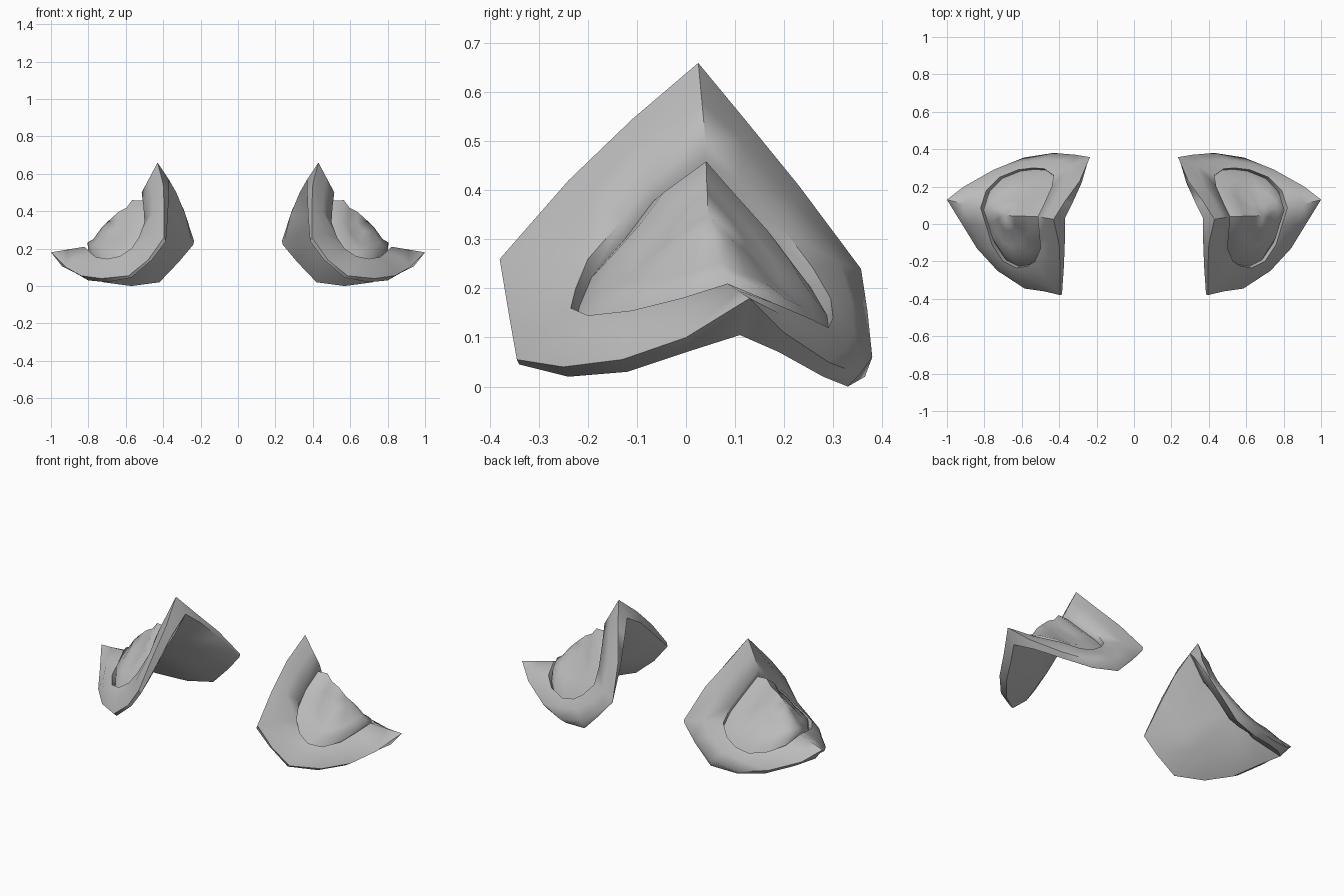
import bpy, bmesh
from mathutils import Vector

if "Cube" in bpy.data.objects:
    bpy.data.objects.remove(bpy.data.objects["Cube"])

# One colour for everything
grey = bpy.data.materials.new("grey")
grey.diffuse_color = (0.5, 0.5, 0.5, 1)
grey.use_nodes = True
grey.node_tree.nodes["Principled BSDF"].inputs["Base Color"].default_value = grey.diffuse_color


def pts(flat):
    return [Vector(flat[i:i + 3]) for i in range(0, len(flat), 3)]


def toward(ring, centre, t, shift=(0, 0, 0)):
    """Shrink a ring toward a centre and shift it."""
    return [p.lerp(centre, t) + Vector(shift) for p in ring]


# Rings run: peak, front inner edge, front corner, front hem, outer tip, back hem, back inner edge
edge = pts([.37, .03, .57, .37, -.10, .49, .375, -.23, .37, .385, -.375, .24, .46, -.355, .14,
            .57, -.34, .045, .70, -.24, .02, .80, -.12, .03, .87, 0, .07, .94, .11, .105,
            .86, .19, .07, .72, .28, .02, .57, .33, 0, .42, .365, .02, .315, .365, .13,
            .24, .355, .22, .28, .22, .38, .33, .11, .50])
crest = pts([.43, .025, .66, .40, -.11, .545, .395, -.24, .42, .395, -.38, .26, .48, -.36, .14,
             .585, -.345, .055, .73, -.25, .04, .84, -.13, .055, .92, 0, .10, 1.0, .13, .18,
             .91, .20, .11, .75, .29, .05, .59, .355, .025, .43, .38, .06, .31, .37, .155,
             .235, .357, .24, .29, .23, .41, .37, .12, .545])
rim = pts([.515, .04, .50, .505, -.07, .42, .50, -.13, .34, .53, -.20, .26, .57, -.225, .20,
           .63, -.235, .16, .70, -.20, .145, .76, -.11, .155, .79, -.01, .18, .82, .085, .21,
           .79, .18, .17, .72, .25, .14, .62, .29, .12, .54, .30, .14, .48, .295, .18,
           .43, .26, .24, .44, .20, .32, .48, .11, .42])

# Rounded flange swell between crest and rim
swell = [c.lerp(r, .45) + Vector((.012, 0, .012)) for c, r in zip(crest, rim)]
swell[0] = crest[0].lerp(rim[0], .5)
swell[9] = crest[9].lerp(rim[9], .5)

# Sunken groove, then the raised inner panel
dome_centre = Vector((.68, .045, .35))
groove = toward(rim, dome_centre, .03, (-.015, 0, -.04))
panel_rim = toward(rim, dome_centre, .22, (.015, 0, -.008))
panel_waist = toward(rim, dome_centre, .42, (.012, 0, -.018))
panel_top = toward(rim, dome_centre, .7, (.01, 0, 0))

# Inner lining
lining_centre = Vector((.62, .06, .29))
lining = toward(edge, lining_centre, .45, (-.03, 0, -.025))


def loft(bm, rings, centre):
    rows = [[bm.verts.new(p) for p in ring] for ring in rings]
    n = len(rows[0])
    for a, b in zip(rows, rows[1:]):
        for i in range(n):
            j = (i + 1) % n
            bm.faces.new((a[i], a[j], b[j], b[i]))
    c = bm.verts.new(centre)
    for i in range(n):
        bm.faces.new((rows[-1][i], rows[-1][(i + 1) % n], c))


bm = bmesh.new()
loft(bm, [edge, crest, swell, rim, groove, panel_rim, panel_waist, panel_top],
     dome_centre + Vector((.01, 0, 0)))
loft(bm, [edge, lining], lining_centre)
bmesh.ops.remove_doubles(bm, verts=bm.verts, dist=.0001)
bmesh.ops.recalc_face_normals(bm, faces=bm.faces)

mesh = bpy.data.meshes.new("shoulder_pads")
bm.to_mesh(mesh)
bm.free()
mesh.materials.append(grey)
pads = bpy.data.objects.new("shoulder_pads", mesh)
bpy.context.collection.objects.link(pads)
bpy.context.view_layer.objects.active = pads
pads.select_set(True)
bpy.ops.object.shade_smooth_by_angle(angle=1.0)

# Matching pad on the other side
mirror = pads.modifiers.new("other_side", 'MIRROR')
mirror.use_axis[0] = True
